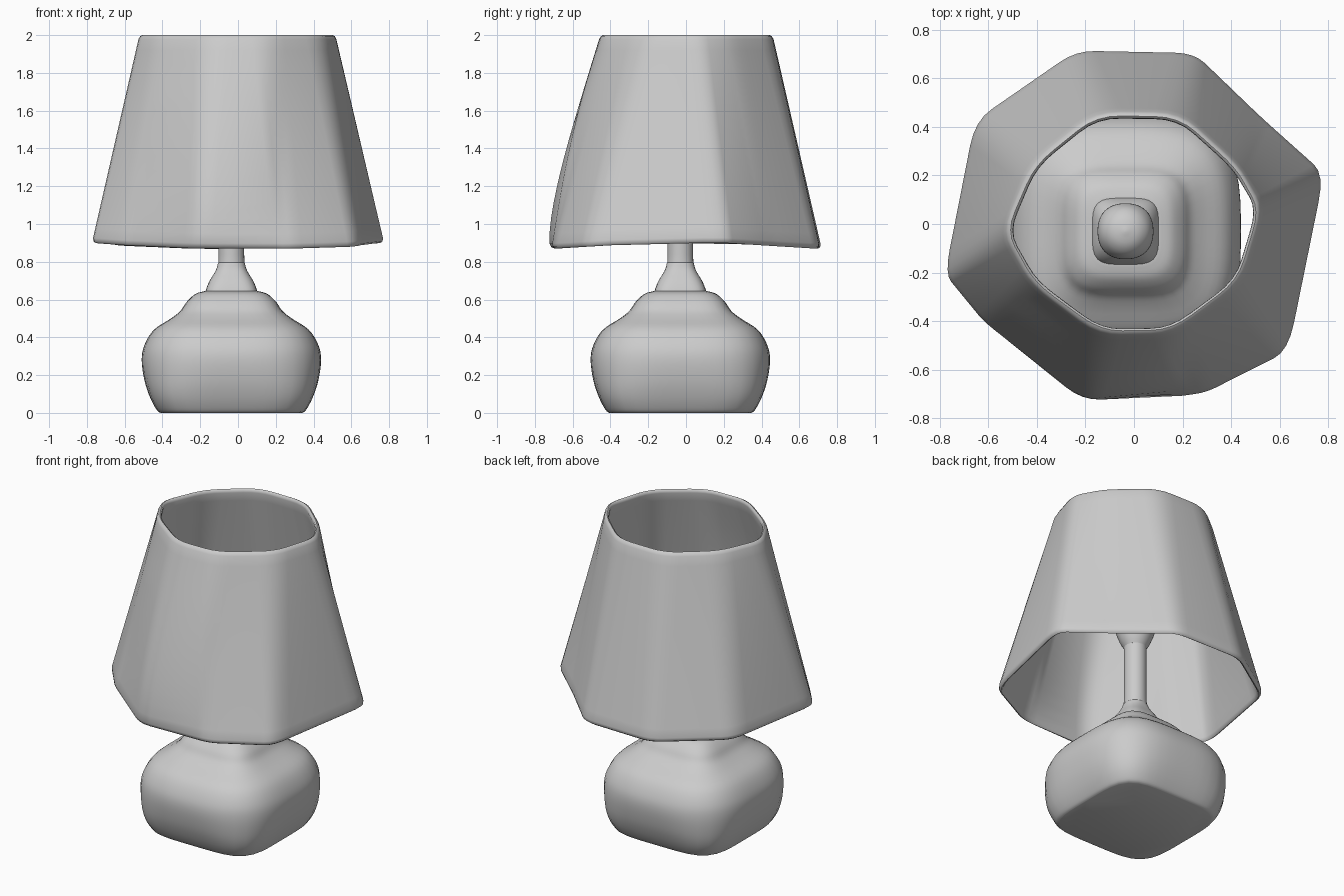
import bpy, bmesh, math
from mathutils import Vector

cube = bpy.data.objects.get("Cube")
if cube:
    bpy.data.objects.remove(cube)

grey = bpy.data.materials.new("light_grey")
grey.use_nodes = True
grey.diffuse_color = (0.6, 0.6, 0.6, 1)
grey.node_tree.nodes["Principled BSDF"].inputs["Base Color"].default_value = (0.6, 0.6, 0.6, 1)


def loft(name, rings, close=False, angle=50):
    """Skin a stack of equal rings; cap the ends or join them into a loop."""
    bm = bmesh.new()
    loops = [[bm.verts.new(p) for p in ring] for ring in rings]
    pairs = list(zip(loops, loops[1:]))
    if close:
        pairs.append((loops[-1], loops[0]))
    for a, b in pairs:
        for i in range(len(a)):
            j = (i + 1) % len(a)
            bm.faces.new((a[i], a[j], b[j], b[i]))
    if not close:
        bm.faces.new(loops[0][::-1])
        bm.faces.new(loops[-1])
    bmesh.ops.recalc_face_normals(bm, faces=bm.faces)
    mesh = bpy.data.meshes.new(name)
    bm.to_mesh(mesh)
    bm.free()
    obj = bpy.data.objects.new(name, mesh)
    bpy.context.collection.objects.link(obj)
    mesh.materials.append(grey)
    bpy.ops.object.select_all(action="DESELECT")
    obj.select_set(True)
    bpy.context.view_layer.objects.active = obj
    bpy.ops.object.shade_smooth_by_angle(angle=math.radians(angle))
    return obj


def smooth_profile(points, steps=4):
    """Catmull-Rom curve through the profile points."""
    pts = [Vector(p) for p in points]
    pts = [pts[0]] + pts + [pts[-1]]
    out = []
    for a, b, c, d in zip(pts, pts[1:], pts[2:], pts[3:]):
        for k in range(steps):
            t = k / steps
            out.append(0.5 * (2 * b + (c - a) * t + (2 * a - 5 * b + 4 * c - d) * t**2
                              + (3 * b - a - 3 * c + d) * t**3))
    return out + [pts[-1]]


def squircle(half, z, power, sides=48):
    """Rounded square ring around the lamp's axis."""
    ring = []
    for i in range(sides):
        a = 2 * math.pi * i / sides
        c, s = math.cos(a), math.sin(a)
        r = half / (abs(c)**power + abs(s)**power)**(1 / power)
        ring.append((-0.035 + r * c, -0.03 + r * s, z))
    return ring


def turned(name, profile):
    return loft(name, [squircle(*p) for p in smooth_profile(profile)])


# Base: half width, height, squareness
turned("base", [(0.375, 0, 4.5), (0.395, 0.015, 4.5), (0.43, 0.08, 4.2), (0.46, 0.17, 3.6),
                (0.475, 0.28, 3.2), (0.46, 0.36, 3.2), (0.41, 0.44, 3.4), (0.32, 0.5, 4),
                (0.27, 0.54, 4), (0.235, 0.59, 4), (0.19, 0.63, 4), (0.14, 0.645, 4)])

# Neck and stem
turned("stem", [(0.14, 0.63, 4), (0.132, 0.66, 4), (0.115, 0.7, 3.5), (0.085, 0.75, 3),
                (0.072, 0.79, 2.3), (0.068, 0.84, 2), (0.068, 1.2, 2)])

# Bulb
turned("bulb", [(0.068, 1.19, 2), (0.095, 1.24, 2), (0.115, 1.32, 2.3), (0.1, 1.39, 2),
                (0.06, 1.43, 2), (0.005, 1.445, 2)])

# Shade: bent polygon at the bottom and its matching one at the top
bottom = [(0.79, 0.21), (0.52, 0.45), (0.25, 0.71), (-0.24, 0.72), (-0.66, 0.43),
          (-0.785, -0.21), (-0.62, -0.41), (-0.22, -0.715), (0.28, -0.71), (0.64, -0.53)]
top = [(0.53, 0.06), (0.43, 0.24), (0.19, 0.455), (-0.16, 0.46), (-0.42, 0.25),
       (-0.54, -0.03), (-0.42, -0.25), (-0.14, -0.455), (0.16, -0.45), (0.44, -0.24)]


def rounded(corners, cut, steps=4):
    pts = [Vector(p) for p in corners]
    out = []
    for i, p in enumerate(pts):
        a = p.lerp(pts[i - 1], cut)
        b = p.lerp(pts[(i + 1) % len(pts)], cut)
        for k in range(steps + 1):
            t = k / steps
            out.append(a * (1 - t)**2 + p * 2 * t * (1 - t) + b * t * t)
    return out


low, high = rounded(bottom, 0.16), rounded(top, 0.3)


def shade_ring(t, inset):
    ring = []
    for a, b in zip(low, high):
        p = a.lerp(b, t)
        # soft fold that swells the front panel
        if p.y < -0.35:
            side = max(0, min(1, (0.22 - p.x) / 0.12)) * max(0, min(1, (p.x + 0.5) / 0.3))
            p.y -= 0.045 * side * math.sin(math.pi * t**0.6)
        p *= (p.length - inset) / p.length
        sag = 0.03 * max(0, abs(a.y) - 0.2) / 0.5 * (1 - t)
        ring.append((p.x, p.y, 0.9 - sag + 1.1 * t))
    return ring


wall = 0.03
levels = [i / 14 for i in range(1, 14)]
sections = [(0, 0.02), (0.008, 0.006), (0.025, 0)] + [(t, 0) for t in levels]
sections += [(0.98, 0), (0.995, 0.005), (1, 0.014), (0.995, 0.024), (0.98, wall)]
sections += [(t, wall) for t in reversed(levels)] + [(0.02, wall), (0.005, 0.028)]
loft("shade", [shade_ring(*s) for s in sections], close=True, angle=60)
